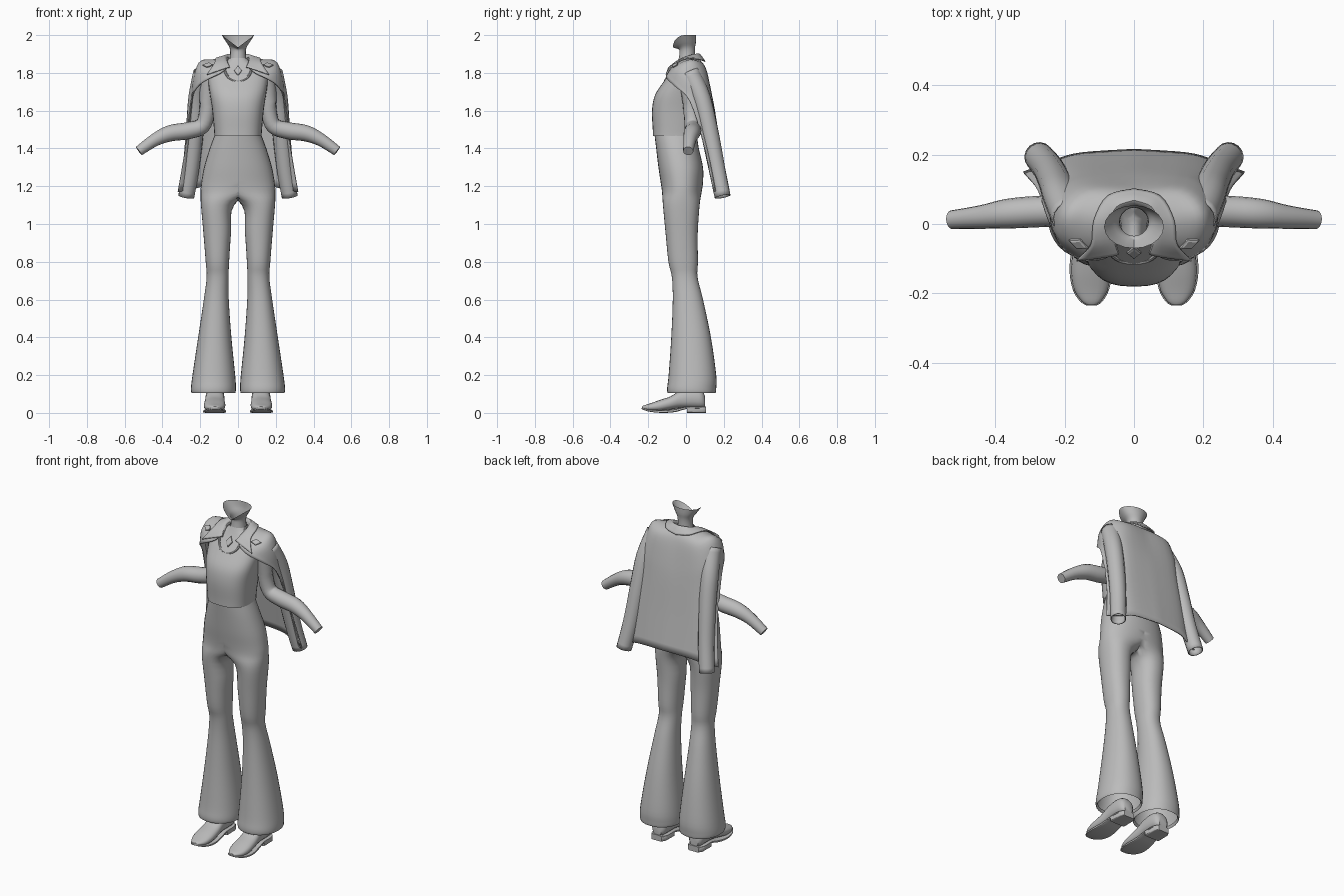
import bpy, bmesh, math
from mathutils import Vector

grey = bpy.data.materials.new("plain_grey")
grey.diffuse_color = (0.5, 0.5, 0.5, 1)
TAU = 2 * math.pi


def spline(rows, k):
    """Catmull-Rom interpolation through tuples, k steps per span."""
    out = []
    for i in range(len(rows) - 1):
        a, b, c, d = (rows[max(i - 1, 0)], rows[i], rows[i + 1],
                      rows[min(i + 2, len(rows) - 1)])
        for s in range(k):
            t = s / k
            out.append(tuple(0.5 * (2 * q + (r - p) * t
                       + (2 * p - 5 * q + 4 * r - w) * t * t
                       + (3 * q - p - 3 * r + w) * t ** 3)
                       for p, q, r, w in zip(a, b, c, d)))
    return out + [tuple(rows[-1])]


def loft(name, rings, closed=True, caps=(False, False), mirror=False,
         thick=0, sharp=40):
    """Skin a list of equal point rings into an object."""
    bm = bmesh.new()
    vs = [[bm.verts.new(p) for p in r] for r in rings]
    n = len(rings[0])
    for a, b in zip(vs, vs[1:]):
        for i in range(n if closed else n - 1):
            j = (i + 1) % n
            bm.faces.new((a[i], a[j], b[j], b[i]))
    if caps[0]:
        bm.faces.new(vs[0])
    if caps[1]:
        bm.faces.new(vs[-1])
    # open the inner wall that lies on the mirror plane
    wall = [f for f in bm.faces if all(abs(v.co.x) < 1e-6 for v in f.verts)]
    if mirror and wall:
        bmesh.ops.delete(bm, geom=wall, context='FACES')
    bmesh.ops.remove_doubles(bm, verts=bm.verts, dist=1e-5)
    bmesh.ops.recalc_face_normals(bm, faces=bm.faces)
    me = bpy.data.meshes.new(name)
    bm.to_mesh(me)
    bm.free()
    me.materials.append(grey)
    for p in me.polygons:
        p.use_smooth = True
    me.set_sharp_from_angle(angle=math.radians(sharp))
    ob = bpy.data.objects.new(name, me)
    bpy.context.collection.objects.link(ob)
    if mirror:
        ob.modifiers.new("mirror", 'MIRROR').use_clip = True
    if thick:
        m = ob.modifiers.new("thickness", 'SOLIDIFY')
        m.thickness, m.offset = thick, 0
    return ob


def oval(z, cx, cy, rx, ry, n=32, power=2.0, clamp=False):
    """Horizontal rounded section, optionally cut off at x = 0."""
    pts = []
    for i in range(n):
        c, s = math.cos(TAU * i / n), math.sin(TAU * i / n)
        x = cx + rx * math.copysign(abs(c) ** (2 / power), c)
        y = cy + ry * math.copysign(abs(s) ** (2 / power), s)
        pts.append((max(x, 0.0) if clamp else x, y, z))
    return pts


def tube(name, path, n=16, k=4, **kw):
    """Round tube along (x, y, z, radius) points."""
    p = spline(path, k)
    rings = []
    for i, q in enumerate(p):
        d = Vector(p[min(i + 1, len(p) - 1)][:3]) - Vector(p[max(i - 1, 0)][:3])
        rot = d.to_track_quat('Z', 'Y')
        rings.append([Vector(q[:3]) + rot @ Vector((q[3] * math.cos(TAU * j / n),
                      q[3] * math.sin(TAU * j / n), 0)) for j in range(n)])
    return loft(name, rings, **kw)


def cloth(name, rows, k=4, **kw):
    """Mirrored cloth sheet through a coarse grid of points."""
    fine = [sum(spline(r, k), ()) for r in rows]
    rings = [[f[i:i + 3] for i in range(0, len(f), 3)] for f in spline(fine, k)]
    rings = [[(max(p[0], 0.0), p[1], p[2]) for p in r] for r in rings]
    return loft(name, rings, closed=False, mirror=True, **kw)


def gem(name, pos, normal, w, h, mirror=False):
    """Thin diamond-shaped plate."""
    rot = Vector(normal).to_track_quat('Z', 'Y')
    shape = [(w, 0), (0, h), (-w, 0), (0, -h)]
    rings = [[Vector(pos) + rot @ Vector((x * s, y * s, z)) for x, y in shape]
             for s, z in ((1, -0.004), (1, 0.002), (0.7, 0.005))]
    loft(name, rings, caps=(True, True), mirror=mirror, sharp=20)


# Flared trousers: hips split into two legs, hem folded inward
trousers = [(1.475, 0, -.055, .122, .112), (1.40, 0, -.045, .15, .113),
            (1.30, 0, -.028, .18, .118), (1.22, 0, -.022, .194, .112),
            (1.17, .03, -.022, .168, .105), (1.10, .108, -.025, .088, .097),
            (.95, .11, -.023, .073, .085), (.80, .109, -.015, .062, .078),
            (.72, .108, -.007, .058, .068), (.60, .115, .01, .066, .08),
            (.40, .123, .027, .088, .105), (.20, .128, .034, .113, .126),
            (.13, .13, .03, .119, .13), (.105, .13, .03, .115, .126),
            (.12, .13, .03, .107, .117)]
loft("trousers", [oval(*r, power=2.2, clamp=True) for r in spline(trousers, 4)],
     mirror=True, sharp=60)

# Fitted top, closing in towards the neck
top = [(1.465, 0, -.057, .125, .118), (1.50, 0, -.057, .127, .119),
       (1.60, 0, -.052, .136, .128), (1.68, 0, -.04, .148, .125),
       (1.75, 0, -.018, .158, .103), (1.80, 0, -.005, .158, .08),
       (1.835, 0, .002, .12, .063), (1.86, 0, .004, .065, .051),
       (1.88, 0, .006, .044, .043)]
loft("fitted_top", [oval(*r, power=2.6) for r in spline(top, 4)])

# Neck, flaring to an open cut under the jaw, lower at the chin
neck = []
for z, cy, rx, ry, drop in spline([(1.85, .004, .046, .045, 0), (1.90, .006, .041, .041, 0),
                                   (1.935, .006, .045, .042, .012),
                                   (1.965, .0, .064, .053, .035),
                                   (2.0, -.008, .086, .062, .065)], 3):
    neck.append([(x, y, z - (drop * (1 - abs(x) / rx) if y < cy else 0))
                 for x, y, z in oval(z, 0, cy, rx, ry, n=20)])
loft("neck", neck)

# Bent arms, cut at the wrist
tube("arm", [(.14, .005, 1.80, .05), (.158, .02, 1.70, .046), (.163, .028, 1.60, .042),
             (.188, .035, 1.52, .042), (.265, .036, 1.494, .045), (.36, .03, 1.48, .043),
             (.44, .02, 1.445, .034), (.525, .012, 1.386, .027)],
     caps=(False, True), mirror=True)

# Jacket draped over the shoulders: rows from neck to hem, back to front edge
jacket = [
    [(0, .06, 1.87), (.04, .045, 1.875), (.062, .0, 1.872), (.06, -.04, 1.855), (.05, -.075, 1.835)],
    [(0, .085, 1.85), (.1, .075, 1.858), (.14, .02, 1.868), (.13, -.045, 1.845), (.09, -.10, 1.80)],
    [(0, .105, 1.80), (.14, .10, 1.82), (.20, .035, 1.855), (.20, -.045, 1.82), (.15, -.10, 1.77)],
    [(0, .13, 1.70), (.15, .125, 1.71), (.215, .08, 1.75), (.235, .005, 1.76), (.21, -.06, 1.73)],
    [(0, .15, 1.60), (.15, .143, 1.60), (.21, .115, 1.60), (.242, .07, 1.62), (.248, .02, 1.65)],
    [(0, .178, 1.42), (.15, .17, 1.42), (.215, .15, 1.42), (.25, .12, 1.42), (.275, .095, 1.42)],
    [(0, .213, 1.21), (.15, .203, 1.205), (.22, .185, 1.19), (.27, .165, 1.18), (.318, .148, 1.17)]]
cloth("draped_jacket", jacket, thick=.007)

# Folded collar and lapels
collar = [
    [(0, .055, 1.87), (.04, .04, 1.87), (.06, .0, 1.868), (.056, -.045, 1.85), (.05, -.08, 1.825)],
    [(0, .068, 1.90), (.05, .05, 1.897), (.072, .0, 1.885), (.066, -.05, 1.86), (.055, -.09, 1.828)],
    [(0, .10, 1.86), (.075, .08, 1.869), (.115, .012, 1.878), (.125, -.06, 1.85), (.165, -.105, 1.79)]]
cloth("collar", collar, thick=.007)

# Empty jacket sleeves hanging behind
tube("hanging_sleeve", [(.185, .02, 1.80, .05), (.213, .08, 1.67, .047),
                        (.228, .122, 1.50, .045), (.248, .162, 1.30, .042),
                        (.274, .194, 1.145, .04)], mirror=True, thick=.005)

# Necklace band, pendant and shoulder ornaments
tube("necklace", [(0, -.112, 1.752, .007), (.04, -.105, 1.766, .007),
                  (.068, -.082, 1.805, .007), (.072, -.045, 1.852, .007),
                  (.05, .0, 1.88, .006)], n=8, mirror=True)
gem("pendant", (0, -.083, 1.812), (0, -.85, .5), .02, .032)
gem("shoulder_ornament", (.16, -.058, 1.842), (.25, -.6, .75), .03, .018, mirror=True)


def shoe_part(name, rows, power, k=3):
    """Loft along y from (y, bottom, top, half width, centre x)."""
    rings = []
    for y, lo, hi, w, cx in (spline(rows, k) if k else rows):
        sec = oval(0, 0, 0, w, (hi - lo) / 2, n=20, power=power)
        rings.append([(cx + a, y, (lo + hi) / 2 + b) for a, b, _ in sec])
    loft(name, rings, caps=(True, True), mirror=True)


# Shoes: upper, sole and heel block
shoe_part("shoe_upper", [(.10, .03, .09, .028, .122), (.08, .025, .125, .045, .122),
                         (.03, .025, .135, .05, .122), (-.03, .025, .12, .05, .122),
                         (-.08, .018, .088, .054, .123), (-.14, .008, .068, .057, .124),
                         (-.19, .01, .05, .048, .124), (-.222, .016, .04, .028, .123),
                         (-.233, .022, .034, .012, .122)], 2.4)
shoe_part("shoe_sole", [(.105, .024, .034, .03, .122), (.07, .023, .033, .05, .122),
                        (.0, .02, .032, .05, .122), (-.06, .004, .02, .055, .123),
                        (-.13, .0, .014, .062, .124), (-.19, .006, .017, .052, .124),
                        (-.224, .015, .024, .031, .123), (-.235, .02, .027, .013, .122)], 5)
shoe_part("shoe_heel", [(.105, 0, .03, .034, .122), (.085, 0, .03, .048, .122),
                        (.005, 0, .03, .05, .122)], 8, k=0)
